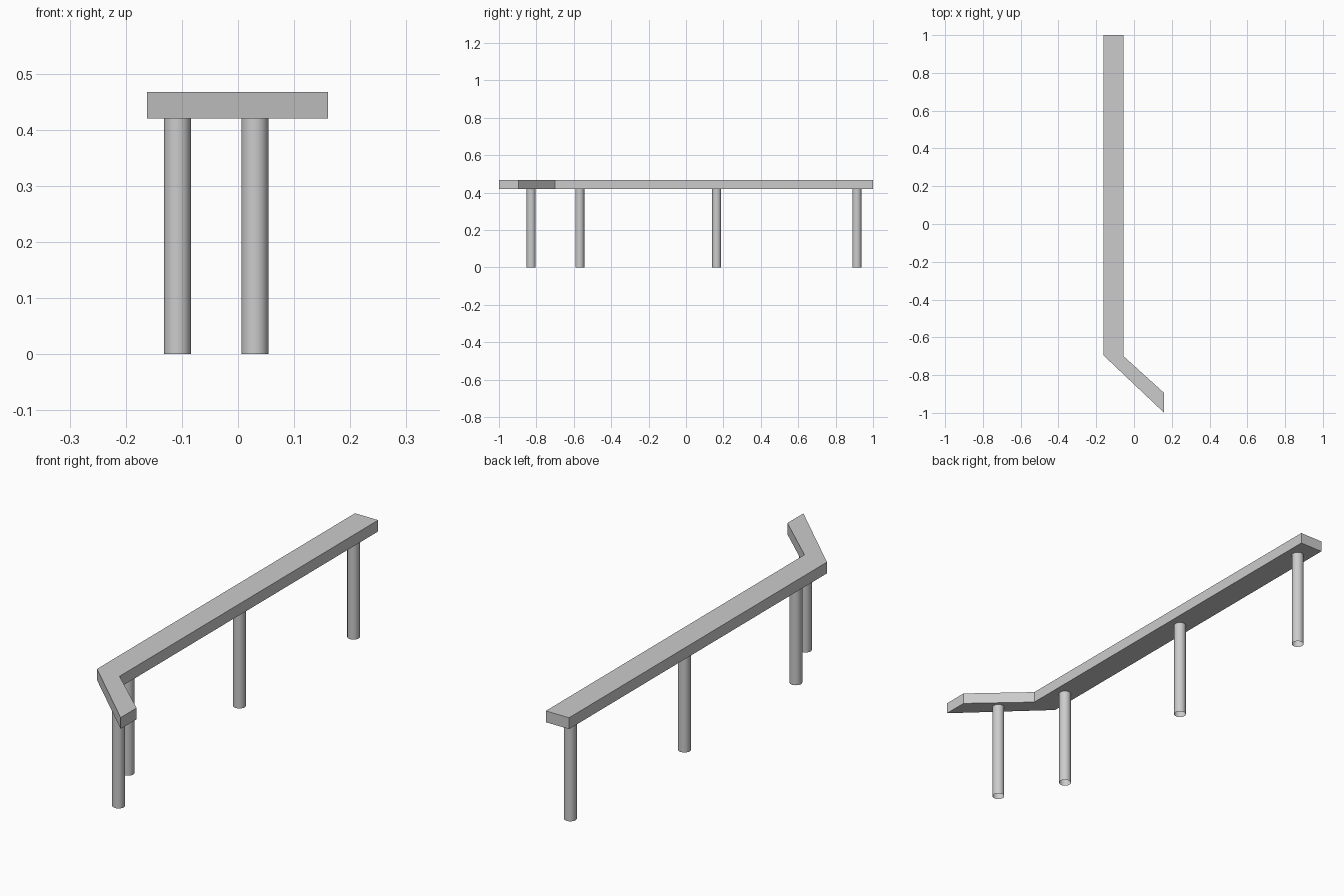
import bpy, bmesh
from math import radians

if "Cube" in bpy.data.objects:
    bpy.data.objects.remove(bpy.data.objects["Cube"])

Z_LOW, Z_TOP = 0.42, 0.467
LEG_RADIUS = 0.024


def make_object(name, bm):
    bmesh.ops.recalc_face_normals(bm, faces=bm.faces)
    mesh = bpy.data.meshes.new(name)
    bm.to_mesh(mesh)
    bm.free()
    obj = bpy.data.objects.new(name, mesh)
    bpy.context.collection.objects.link(obj)
    return obj


# Bench top: long plank with an angled end, extruded from its outline
outline = [(-0.162, 1.0), (-0.162, -0.695), (0.16, -1.0),
           (0.16, -0.895), (-0.055, -0.70), (-0.055, 1.0)]
bm = bmesh.new()
face = bm.faces.new([bm.verts.new((x, y, Z_LOW)) for x, y in outline])
ext = bmesh.ops.extrude_face_region(bm, geom=[face], use_keep_orig=True)
top_verts = [g for g in ext["geom"] if isinstance(g, bmesh.types.BMVert)]
bmesh.ops.translate(bm, verts=top_verts, vec=(0, 0, Z_TOP - Z_LOW))
make_object("bench_top", bm)


# Round tube legs, open at the foot
def add_leg(name, x, y):
    bpy.ops.mesh.primitive_cylinder_add(
        vertices=32, radius=LEG_RADIUS, depth=Z_LOW,
        end_fill_type='NOTHING', location=(x, y, Z_LOW / 2))
    leg = bpy.context.object
    leg.name = name
    bpy.ops.object.shade_smooth_by_angle(angle=radians(30))


add_leg("angled_end_leg", 0.03, -0.828)
for name, y in (("front_leg", -0.568), ("middle_leg", 0.164), ("back_leg", 0.914)):
    add_leg(name, -0.108, y)
